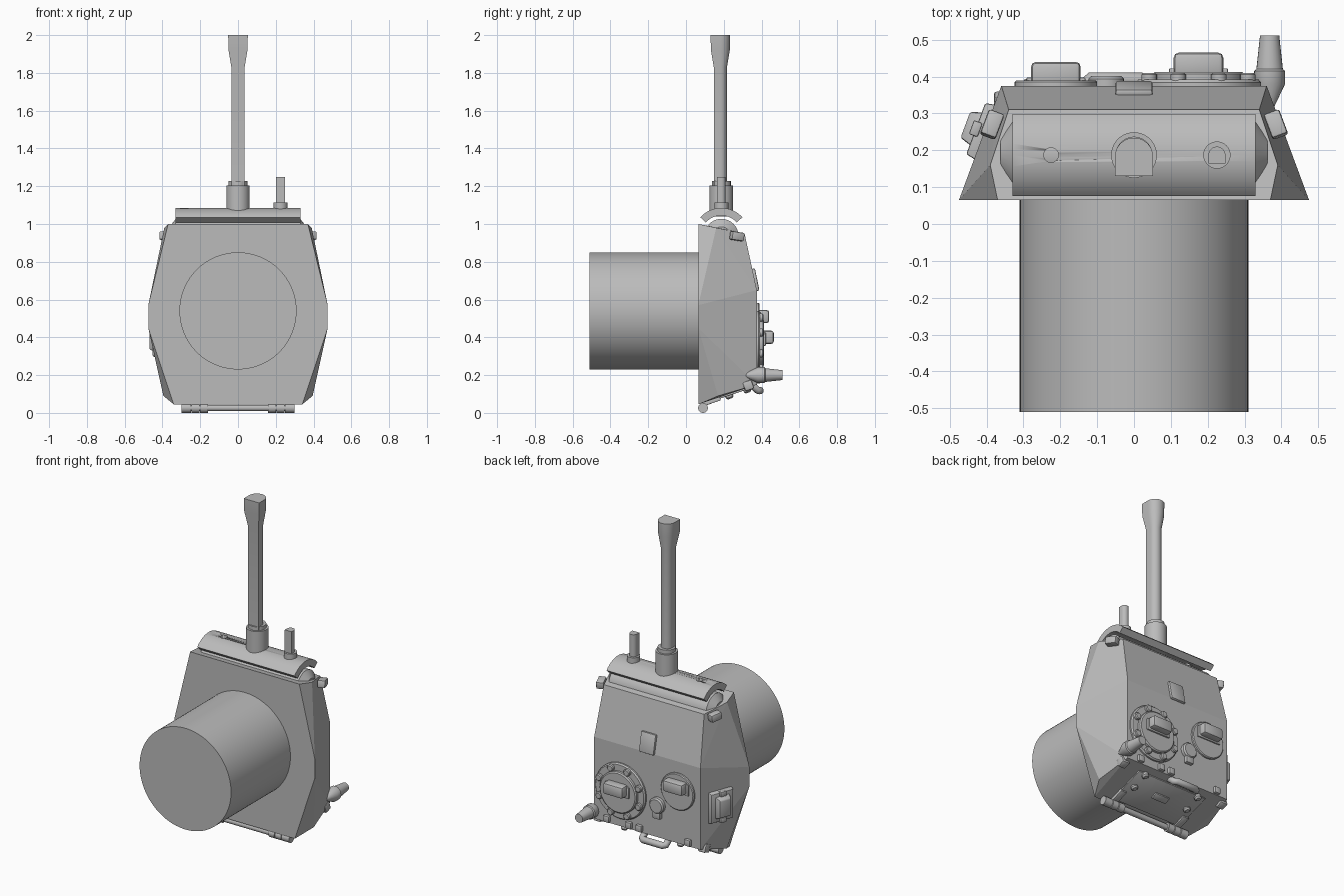
import bpy, bmesh, math
from mathutils import Vector, Matrix, Euler

old = bpy.data.objects.get("Cube")
if old:
    bpy.data.objects.remove(old, do_unlink=True)

grey = bpy.data.materials.new("armour_grey")
grey.use_nodes = True
grey.diffuse_color = (0.5, 0.5, 0.5, 1)
grey.node_tree.nodes["Principled BSDF"].inputs["Base Color"].default_value = (0.5, 0.5, 0.5, 1)


def finish(name, bm, smooth=True):
    bmesh.ops.recalc_face_normals(bm, faces=bm.faces)
    mesh = bpy.data.meshes.new(name)
    bm.to_mesh(mesh)
    bm.free()
    mesh.materials.append(grey)
    ob = bpy.data.objects.new(name, mesh)
    bpy.context.collection.objects.link(ob)
    if smooth:
        bpy.ops.object.select_all(action='DESELECT')
        ob.select_set(True)
        bpy.context.view_layer.objects.active = ob
        bpy.ops.object.shade_smooth_by_angle(angle=math.radians(32))
    return ob


def loft(name, rings, smooth=True, closed=False):
    """Skin a list of equal-length point rings."""
    bm = bmesh.new()
    vs = [[bm.verts.new(p) for p in ring] for ring in rings]
    n = len(vs[0])
    for a, b in zip(vs, vs[1:]):
        for i in range(n):
            bm.faces.new((a[i], a[(i + 1) % n], b[(i + 1) % n], b[i]))
    bm.faces.new(vs[0])
    bm.faces.new(vs[-1])
    return finish(name, bm, smooth)


def lathe(name, loc, axis, profile, segs=32):
    """Turn (distance, radius) pairs around an axis."""
    m = Matrix.Translation(loc) @ Vector(axis).to_track_quat('Z', 'Y').to_matrix().to_4x4()
    turn = [2 * math.pi * i / segs for i in range(segs)]
    return loft(name, [[m @ Vector((r * math.cos(t), r * math.sin(t), h)) for t in turn]
                       for h, r in profile])


def box(name, loc, size, rot=(0, 0, 0), bevel=0.0, taper=1.0):
    """Box whose local +y face can be tapered."""
    bm = bmesh.new()
    bmesh.ops.create_cube(bm, size=1)
    for v in bm.verts:
        if v.co.y > 0:
            v.co.x *= taper
            v.co.z *= taper
    m = Matrix.Translation(loc) @ Euler(rot).to_matrix().to_4x4() @ Matrix.Diagonal((*size, 1))
    bmesh.ops.transform(bm, matrix=m, verts=bm.verts)
    if bevel:
        bmesh.ops.bevel(bm, geom=bm.edges[:], offset=bevel, segments=2, affect='EDGES', profile=0.5)
    return finish(name, bm)


def u_barrel(name, x, y, profile):
    """Barrel with a round back half and a square front half."""
    arc = [math.pi * i / 16 for i in range(17)]
    shape = [(math.cos(t), math.sin(t)) for t in arc] + [(-1, -1), (1, -1)]
    return loft(name, [[(x + a * r, y + b * r, z) for a, b in shape] for z, r in profile])


def tube(name, points, radius):
    curve = bpy.data.curves.new(name, 'CURVE')
    curve.dimensions = '3D'
    curve.bevel_depth = radius
    curve.bevel_resolution = 3
    curve.use_fill_caps = True
    s = curve.splines.new('POLY')
    s.points.add(len(points) - 1)
    for p, q in zip(s.points, points):
        p.co = (*q, 1)
    curve.materials.append(grey)
    ob = bpy.data.objects.new(name, curve)
    bpy.context.collection.objects.link(ob)


# Faceted hull
half = [(0.34, 0.065, 0.045), (0.475, 0.065, 0.45), (0.475, 0.065, 0.57), (0.37, 0.065, 1.0),
        (0.39, 0.16, 0.98), (0.34, 0.31, 0.95), (0.36, 0.375, 0.65),
        (0.36, 0.375, 0.15), (0.395, 0.17, 0.09)]
bm = bmesh.new()
for x, y, z in half:
    for s in (-1, 1):
        bm.verts.new((s * x, y, z))
bmesh.ops.convex_hull(bm, input=bm.verts)
bmesh.ops.dissolve_limit(bm, angle_limit=0.02, verts=bm.verts, edges=bm.edges)
finish("turret_body", bm, False)

# Large mounting drum
lathe("mounting_drum", (0, 0, 0.54), (0, 1, 0), [(-0.51, 0.31), (0.07, 0.31)], 96)

# Gun mount: rotor under a curved cover
gy, gz = 0.187, 0.935
lathe("mount_rotor", (0, gy, gz), (1, 0, 0),
      [(-0.362, 0.05), (-0.33, 0.092), (0.33, 0.092), (0.362, 0.05)])
arc = [math.radians(-48 + 6 * i) for i in range(17)]
section = [(gy + 0.15 * math.sin(t), gz + 0.15 * math.cos(t)) for t in arc]
section += [(gy + 0.11 * math.sin(t), gz + 0.11 * math.cos(t)) for t in reversed(arc)]
cover = loft("mount_cover", [[(x, y, z) for y, z in section] for x in (-0.33, 0.33)])
cutter = lathe("sight_cutter", (-0.225, gy, 1.03), (0, 0, 1), [(0, 0.02), (0.1, 0.02)], 24)
cutter.hide_render = True
cutter.hide_viewport = True
hole = cover.modifiers.new("sight_hole", 'BOOLEAN')
hole.operation = 'DIFFERENCE'
hole.object = cutter

# Main gun and coaxial gun
lathe("gun_sleeve", (0, gy, 0), (0, 0, 1), [(1.04, 0.062), (1.205, 0.062)], 40)
lathe("gun_collar", (0, gy, 0), (0, 0, 1), [(1.2, 0.05), (1.228, 0.05)], 40)
u_barrel("gun_barrel", 0, 0.182, [(1.2, 0.035), (1.83, 0.035), (1.92, 0.05), (2.0, 0.052)])
lathe("coaxial_base", (0.225, gy, 0), (0, 0, 1), [(1.05, 0.037), (1.115, 0.037)], 24)
u_barrel("coaxial_barrel", 0.225, 0.187, [(1.1, 0.023), (1.25, 0.023)])

# Commander hatch with vision studs
cx, cz = 0.175, 0.37
lathe("cupola_base", (cx, 0.37, cz), (0, 1, 0), [(0, 0.17), (0.014, 0.17), (0.022, 0.163)], 48)
lathe("cupola_lid", (cx, 0.37, cz), (0, 1, 0), [(0, 0.125), (0.037, 0.125), (0.043, 0.118)], 48)
for i in range(8):
    t = math.pi * (i + 0.5) / 4
    lathe("cupola_stud", (cx + 0.145 * math.cos(t), 0.38, cz + 0.145 * math.sin(t)), (0, 1, 0),
          [(0, 0.021), (0.025, 0.021), (0.03, 0.016)], 16)

# Loader hatch and both periscopes
lathe("loader_hatch", (-0.212, 0.37, 0.47), (0, 1, 0), [(0, 0.112), (0.015, 0.112), (0.02, 0.107)], 48)
for x, z, y in ((cx, 0.40, 0.465), (-0.212, 0.51, 0.44)):
    box("periscope_hood", (x, y - 0.035, z), (0.135, 0.07, 0.07), bevel=0.014)
    box("periscope_foot", (x, y - 0.055, z - 0.01), (0.16, 0.025, 0.07), bevel=0.004)

# Small round port with its hinge
lathe("small_port", (-0.075, 0.37, 0.35), (0, 1, 0), [(0, 0.048), (0.024, 0.048), (0.032, 0.04)], 24)
box("small_port_hinge", (-0.075, 0.38, 0.295), (0.05, 0.035, 0.05), bevel=0.005)

# Sloped roof plate
box("roof_plate", (0, 0.367, 0.705), (0.1, 0.02, 0.12), (0.2, 0, 0), 0.006)

# Carrying handle along the rear edge
tube("rear_handle", [(-0.13, 0.345, 0.15), (-0.13, 0.38, 0.12), (-0.115, 0.393, 0.118),
                     (0.015, 0.393, 0.118), (0.03, 0.38, 0.12), (0.03, 0.345, 0.15)], 0.02)

# Exhaust horn
lathe("side_horn", (0.368, 0, 0.2), (0, 1, 0),
      [(0.3, 0.004), (0.38, 0.042), (0.415, 0.042), (0.42, 0.036), (0.512, 0.026)], 24)

# Pistol port on the right side
turn = math.atan2(0.937, 0.348)
n = Vector((-0.937, 0.348, 0))
spot = Vector((-0.406, 0.25, 0.39))
box("side_port_frame", spot + n * 0.01, (0.16, 0.03, 0.19), (0, 0, turn), 0.005, 0.92)
box("side_port_block", spot + n * 0.035, (0.10, 0.04, 0.14), (0, 0, turn), 0.006, 0.75)
for dz in (-0.08, 0.08):
    box("side_port_latch", spot + n * 0.025 + Vector((0, 0, dz)), (0.04, 0.025, 0.03), (0, 0, turn), 0.004)

# Lifting lugs at the corners
for s in (-1, 1):
    box("upper_lug", (s * 0.385, 0.27, 0.935), (0.045, 0.07, 0.045), (-0.15, 0, s * 0.36), 0.007)
    box("lower_lug", (s * 0.355, 0.33, 0.145), (0.05, 0.05, 0.05), (0.33, 0, 0), 0.008)
for x in (0.05, 0.12, 0.27, -0.28):
    box("edge_block", (x, 0.378, 0.175), (0.04, 0.03, 0.04), bevel=0.006)

# Sloped rear door with hinge rod, slot and bolts
slope = math.atan2(0.105, 0.31)
along = Vector((0, math.cos(slope), math.sin(slope)))
down = Vector((0, math.sin(slope), -math.cos(slope)))
start = Vector((0, 0.065, 0.045))
box("rear_door", start + along * 0.16, (0.48, 0.24, 0.016), (slope, 0, 0), 0.003)
box("door_slot", start + along * 0.17 + down * 0.01, (0.1, 0.045, 0.014), (slope, 0, 0), 0.005)
lathe("hinge_rod", (0, 0.088, 0.026), (1, 0, 0), [(-0.3, 0.017), (0.3, 0.017)], 20)
for s in (-1, 1):
    for a, b in ((0.16, 0.2), (0.205, 0.245), (0.25, 0.3)):
        lathe("hinge_knuckle", (0, 0.09, 0.026), (s, 0, 0), [(a, 0.026), (b, 0.026)], 20)
    box("hinge_strap", start + along * 0.07 + Vector((s * 0.225, 0, 0)) + down * 0.008,
        (0.04, 0.1, 0.02), (slope, 0, 0), 0.003)
    for d in (0.17, 0.27):
        lathe("door_bolt", start + along * d + Vector((s * 0.19, 0, 0)), down,
              [(0, 0.02), (0.018, 0.02), (0.026, 0.012)], 16)
